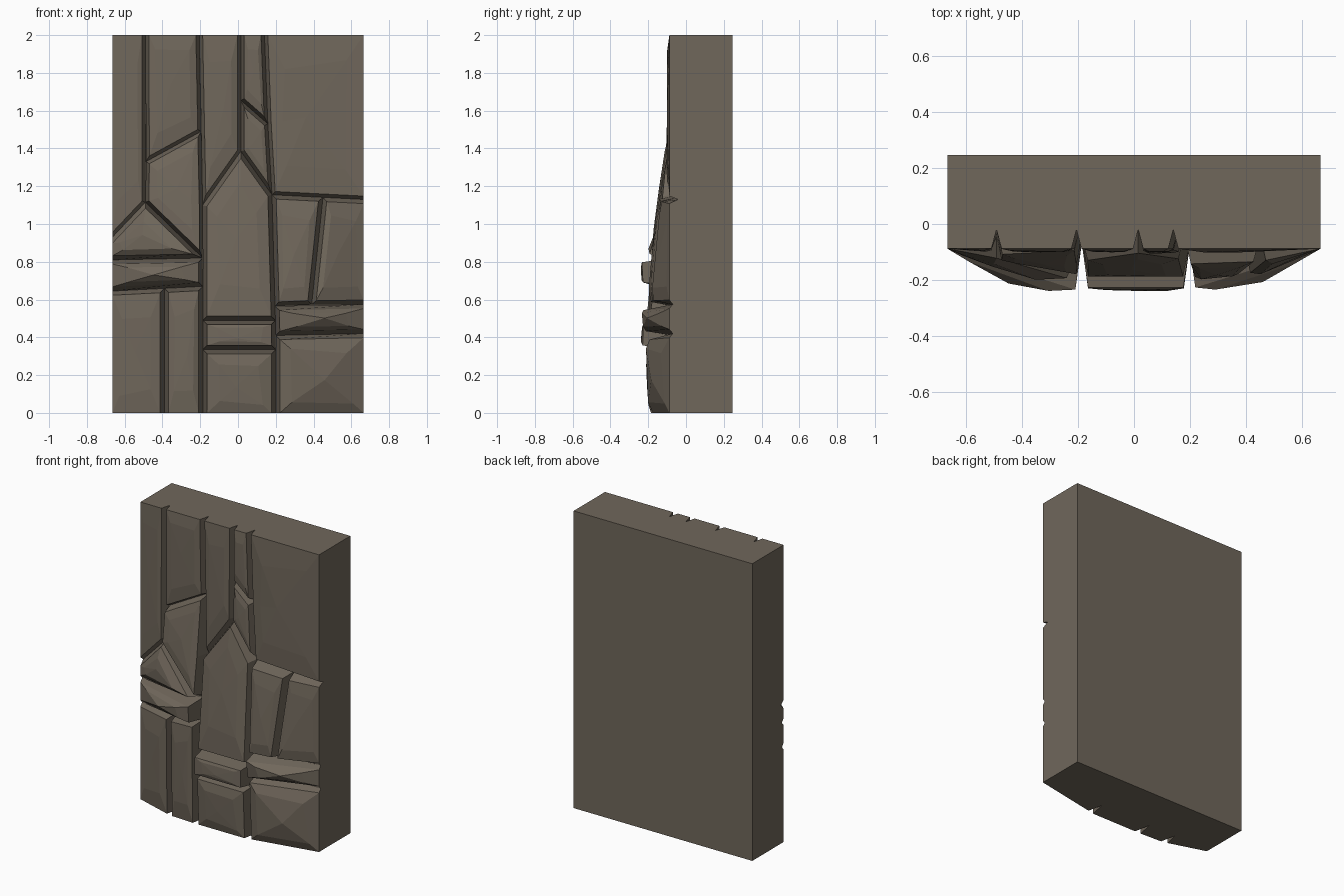
import bpy, random
from mathutils import Vector

if "Cube" in bpy.data.objects:
    bpy.data.objects.remove(bpy.data.objects["Cube"])

random.seed(4)
W, H, BACK, EDGE = 0.665, 2.0, 0.245, 0.088

rock = bpy.data.materials.new("grey brown rock")
rock.diffuse_color = (0.162, 0.136, 0.105, 1)
rock.use_nodes = True
rock.node_tree.nodes["Principled BSDF"].inputs["Base Color"].default_value = rock.diffuse_color


def make(name, verts, faces):
    mesh = bpy.data.meshes.new(name)
    mesh.from_pydata(verts, [], faces)
    mesh.materials.append(rock)
    ob = bpy.data.objects.new(name, mesh)
    bpy.context.collection.objects.link(ob)
    return ob


def on_border(a, b):
    return any(abs(a[k] - v) < 1e-4 and abs(b[k] - v) < 1e-4
               for k, v in ((0, -W), (0, W), (1, 0), (1, H)))


def inset(pts, dist):
    """Move every edge inwards, except those on the panel border."""
    n, lines = len(pts), []
    for i in range(n):
        a, b = pts[i], pts[(i + 1) % n]
        d = (b - a).normalized()
        nrm = Vector((-d.y, d.x))
        lines.append((nrm, nrm.dot(a) + (0 if on_border(a, b) else dist)))
    out = []
    for i in range(n):
        (p, c), (q, e) = lines[i - 1], lines[i]
        det = p.x * q.y - p.y * q.x
        out.append(Vector(((c * q.y - e * p.y) / det, (p.x * e - q.x * c) / det)))
    return out


def side_falloff(x):
    x = abs(x)
    if x < 0.3:
        return 1.0
    if x < 0.46:
        return 1 - 0.2 * (x - 0.3) / 0.16
    return max(0.0, 0.8 * (W - x) / (W - 0.46))


def groove_y(z):
    t = min(1, max(0, (1.4 - z) / 0.6))
    return -0.02 - 0.05 * t


def stone(name, top, bottom, bulge, outline):
    """Faceted stone: groove ring, raised rim, inner ring and a peak."""
    pts = [Vector(p) for p in reversed(outline)]
    n = len(pts)
    z1, z0 = max(p.y for p in pts), min(p.y for p in pts)

    def face_y(p, extra):
        d = bottom + (top - bottom) * (p.y - z0) / (z1 - z0)
        return -EDGE - (d - EDGE + extra) * side_falloff(p.x)

    rim = inset(pts, 0.018 if top < 0.1 else 0.022)
    mid = sum(rim, Vector((0, 0))) / n
    inner = [p.lerp(mid, random.uniform(0.25, 0.42)) for p in rim]
    mid = mid + Vector((random.uniform(-.02, .02), random.uniform(-.03, .03)))
    verts = [(p.x, 0, p.y) for p in pts]
    verts += [(p.x, groove_y(p.y), p.y) for p in pts]
    verts += [(p.x, face_y(p, 0), p.y) for p in rim]
    verts += [(p.x, face_y(p, bulge * random.uniform(0.6, 1)), p.y) for p in inner]
    verts.append((mid.x, face_y(mid, bulge), mid.y))
    faces = []
    for i in range(n):
        j = (i + 1) % n
        for ring in range(3):
            if ring == 0 and not on_border(pts[i], pts[j]):
                continue
            a, b = ring * n, ring * n + n
            faces.append((a + i, a + j, b + j, b + i))
        faces.append((3 * n + i, 3 * n + j, 4 * n))
    make(name, verts, faces)


# Backing slab
make("backing_slab",
     [(x, y, z) for z in (0, H) for y in (0, BACK) for x in (-W, W)],
     [(0, 2, 3, 1), (4, 5, 7, 6), (0, 1, 5, 4), (2, 6, 7, 3), (0, 4, 6, 2), (1, 3, 7, 5)])

# Upper, flatter stones
stone("upper_left_stone", .088, .10, .012,
      [(-W, 2), (-.49, 2), (-.49, 1.115), (-W, .93)])
stone("upper_long_stone", .088, .09, .012,
      [(-.49, 2), (-.205, 2), (-.195, 1.49), (-.487, 1.33)])
stone("upper_centre_stone", .088, .09, .012,
      [(-.205, 2), (.015, 2), (.015, 1.385), (-.187, 1.1)])
stone("upper_strip_stone", .088, .09, .01,
      [(.015, 2), (.14, 2), (.158, 1.53), (.015, 1.655)])
stone("lower_strip_stone", .09, .10, .01,
      [(.015, 1.655), (.158, 1.53), (.18, 1.155), (.015, 1.385)])
stone("upper_right_slab_stone", .088, .09, .014,
      [(.14, 2), (W, 2), (W, 1.13), (.18, 1.155), (.158, 1.53)])

# Middle stones, leaning forward towards the bottom
stone("slanted_stone", .09, .185, .012,
      [(-.487, 1.33), (-.195, 1.49), (-.187, 1.1), (-.187, .82), (-.49, 1.115)])
stone("left_triangle_stone", .13, .20, .02,
      [(-.49, 1.115), (-.187, .82), (-W, .81), (-W, .93)])
stone("centre_pointed_stone", .10, .19, .015,
      [(.015, 1.385), (.18, 1.155), (.198, .49), (-.186, .49), (-.187, 1.1)])
stone("right_narrow_stone", .14, .19, .015,
      [(.18, 1.155), (.45, 1.141), (.39, .573), (.196, .565)])
stone("right_outer_stone", .14, .19, .025,
      [(.45, 1.141), (W, 1.13), (W, .575), (.39, .573)])

# Thin projecting ledges
stone("left_ledge", .235, .225, .01,
      [(-W, .81), (-.187, .82), (-.186, .67), (-W, .645)])
stone("centre_ledge", .225, .23, .01,
      [(-.186, .49), (.198, .49), (.2, .335), (-.186, .335)])
stone("right_ledge", .23, .21, .015,
      [(.196, .565), (W, .575), (W, .42), (.2, .41)])

# Bottom row
stone("bottom_left_stone", .19, .18, .015,
      [(-W, .645), (-.39, .659), (-.39, 0), (-W, 0)])
stone("bottom_narrow_stone", .195, .185, .012,
      [(-.39, .659), (-.186, .67), (-.186, 0), (-.39, 0)])
stone("bottom_centre_stone", .20, .185, .015,
      [(-.186, .335), (.2, .335), (.2, 0), (-.186, 0)])
stone("bottom_right_stone", .195, .175, .025,
      [(.2, .41), (W, .42), (W, 0), (.2, 0)])
